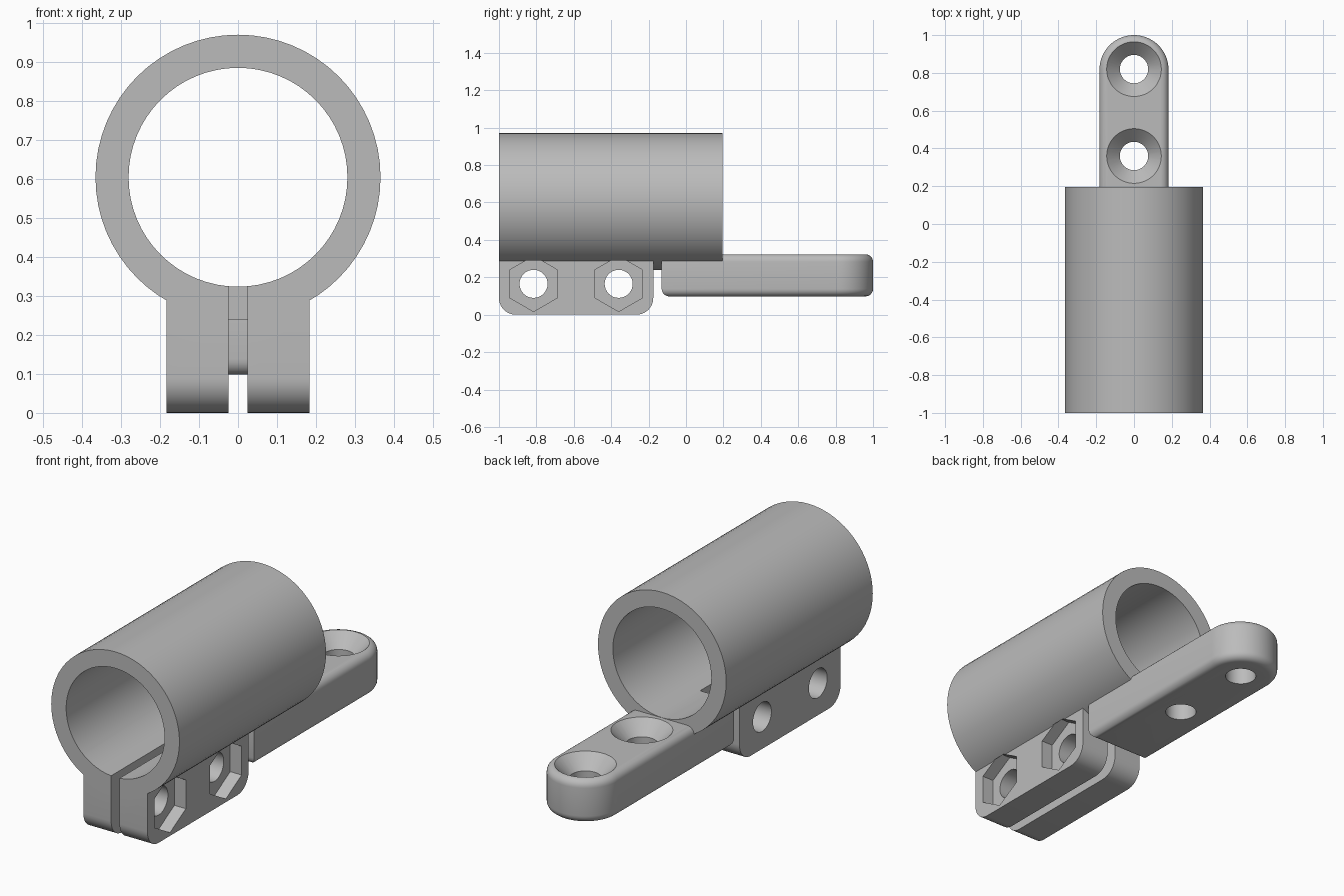
import bpy
import bmesh
from math import sin, cos, pi, radians

if "Cube" in bpy.data.objects:
    bpy.data.objects.remove(bpy.data.objects["Cube"])

# Single grey material
grey = bpy.data.materials.new("plain_grey")
grey.use_nodes = True
colour = (0.5, 0.5, 0.5, 1)
grey.diffuse_color = colour
grey.node_tree.nodes["Principled BSDF"].inputs["Base Color"].default_value = colour


def arc(cu, cv, r, start, end, steps):
    """Points along an arc, angles in degrees, both ends included."""
    angles = [radians(start + (end - start) * i / steps) for i in range(steps + 1)]
    return [(cu + r * cos(a), cv + r * sin(a)) for a in angles]


def circle(cu, cv, r, sides=64):
    return arc(cu, cv, r, 90, 450, sides)[:-1]


def solid(name, axis, lo, hi, profile, end_profile=None, rim=0):
    """Loft a closed profile along an axis, optionally rounding both rims."""
    place = {"x": lambda t, u, v: (t, u, v),
             "y": lambda t, u, v: (u, t, v),
             "z": lambda t, u, v: (u, v, t)}[axis]
    bm = bmesh.new()
    a = [bm.verts.new(place(lo, *p)) for p in profile]
    b = [bm.verts.new(place(hi, *p)) for p in end_profile or profile]
    caps = [bm.faces.new(a), bm.faces.new(b)]
    for i in range(len(a)):
        bm.faces.new((a[i - 1], a[i], b[i], b[i - 1]))
    bmesh.ops.recalc_face_normals(bm, faces=bm.faces)
    if rim:
        edges = [e for f in caps for e in f.edges]
        bmesh.ops.bevel(bm, geom=edges, offset=rim, segments=6,
                        profile=0.5, affect="EDGES")
    mesh = bpy.data.meshes.new(name)
    bm.to_mesh(mesh)
    bm.free()
    mesh.materials.append(grey)
    obj = bpy.data.objects.new(name, mesh)
    bpy.context.collection.objects.link(obj)
    return obj


def combine(target, tool, operation="DIFFERENCE"):
    """Apply a boolean and discard the helper."""
    tool.hide_render = True
    mod = target.modifiers.new("cut", "BOOLEAN")
    mod.operation, mod.solver, mod.object = operation, "EXACT", tool
    bpy.context.view_layer.objects.active = target
    bpy.ops.object.modifier_apply(modifier=mod.name)
    bpy.data.objects.remove(tool)


def smooth(obj):
    bpy.ops.object.select_all(action="DESELECT")
    obj.select_set(True)
    bpy.context.view_layer.objects.active = obj
    bpy.ops.object.shade_smooth_by_angle(angle=radians(25))


AXIS_Z = 0.605
HALF_W = 0.183
HOLE_R = 0.075

# Tube with the clamp lugs below it
tube = solid("clamp_tube", "y", -1, 0.195, circle(0, AXIS_Z, 0.366))
front, back, corner, top = -1, -0.175, 0.09, 0.45
lug_profile = (arc(front + corner, corner, corner, 180, 270, 10)
               + arc(back - corner, corner, corner, 270, 360, 10)
               + [(back, top), (front, top)])
combine(tube, solid("lugs", "x", -HALF_W, HALF_W, lug_profile), "UNION")

# Bore and clamping slot
combine(tube, solid("bore", "y", -1.2, 0.4, circle(0, AXIS_Z, 0.281)))
slot = [(-0.024, -0.1), (0.024, -0.1), (0.024, 0.45), (-0.024, 0.45)]
combine(tube, solid("slot", "y", -1.2, -0.15, slot))

# Bolt holes with hexagonal nut pockets on the left side
for y in (-0.815, -0.36):
    combine(tube, solid("bolt_hole", "x", -0.3, 0.3, circle(y, 0.165, HOLE_R, 32)))
    combine(tube, solid("nut_pocket", "x", 0.118, 0.187, circle(y, 0.165, 0.148, 6)))
smooth(tube)

# Mounting arm with a rounded end and countersunk screw holes
arm_top = 0.323
arm_profile = (arc(0, 1 - HALF_W, HALF_W, 0, 180, 32)
               + [(-HALF_W, -0.13), (HALF_W, -0.13)])
arm = solid("mounting_arm", "z", 0.098, arm_top, arm_profile, rim=0.04)
for y in (0.36, 0.82):
    combine(arm, solid("screw_hole", "z", 0, 0.5, circle(0, y, HOLE_R, 48)))
    combine(arm, solid("countersink", "z", arm_top - 0.07, arm_top + 0.01,
                       circle(0, y, HOLE_R, 48), circle(0, y, HOLE_R + 0.08, 48)))
smooth(arm)
